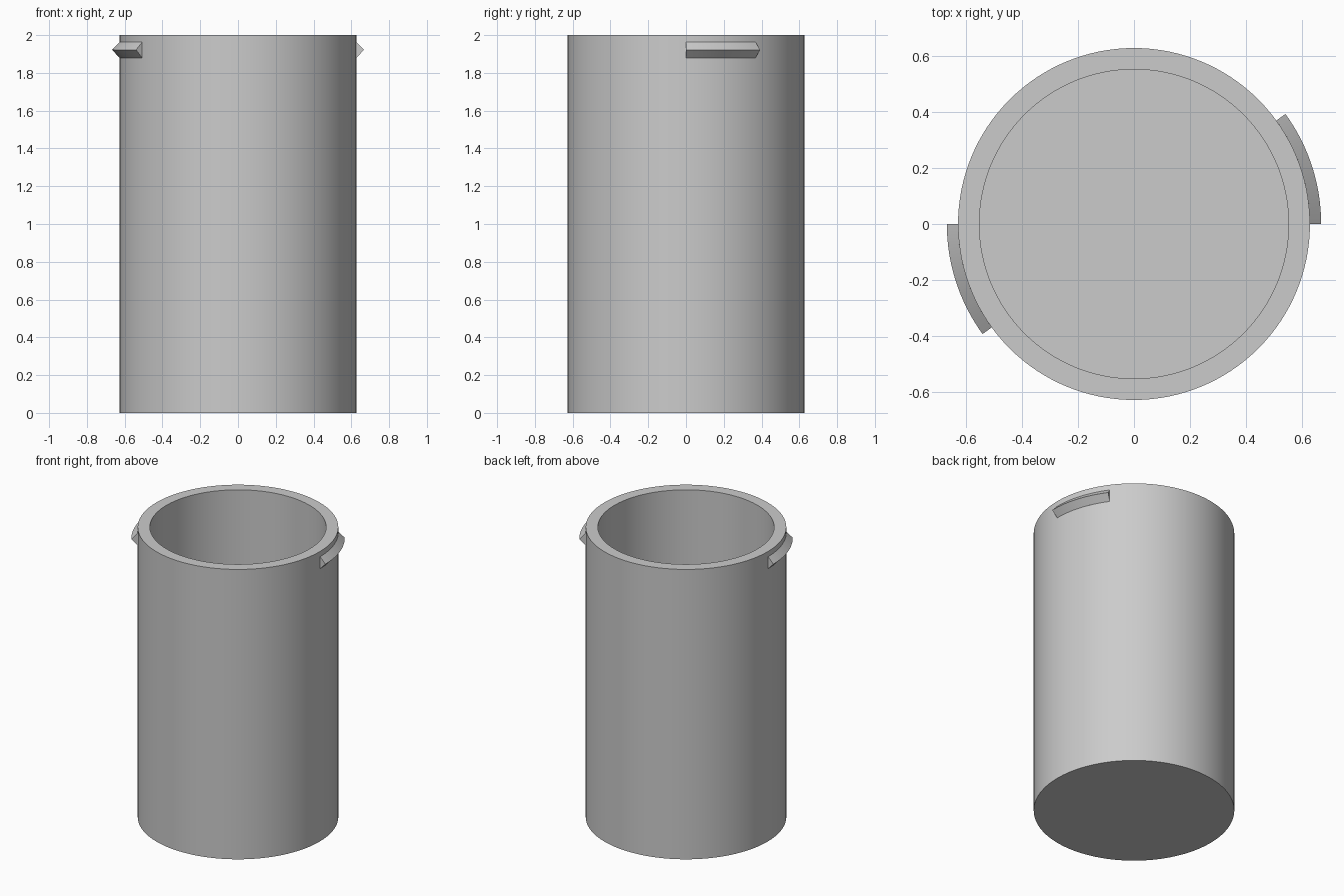
import bpy, bmesh, math
from mathutils import Matrix, Vector

cube = bpy.data.objects.get("Cube")
if cube:
    bpy.data.objects.remove(cube)

OUTER, INNER, HEIGHT, FLOOR = 0.627, 0.551, 2.0, 0.076

grey = bpy.data.materials.new("plain grey")
grey.use_nodes = True
colour = (0.6, 0.6, 0.6, 1)
grey.diffuse_color = colour
grey.node_tree.nodes["Principled BSDF"].inputs["Base Color"].default_value = colour


def finish(name, bm):
    bmesh.ops.remove_doubles(bm, verts=bm.verts, dist=0.0001)
    bmesh.ops.recalc_face_normals(bm, faces=bm.faces)
    mesh = bpy.data.meshes.new(name)
    bm.to_mesh(mesh)
    bm.free()
    mesh.materials.append(grey)
    obj = bpy.data.objects.new(name, mesh)
    bpy.context.collection.objects.link(obj)
    bpy.ops.object.select_all(action="DESELECT")
    obj.select_set(True)
    bpy.context.view_layer.objects.active = obj
    bpy.ops.object.shade_smooth_by_angle(angle=math.radians(30))


def sweep(bm, profile, angle, steps, closed=False):
    """Turn an (r, z) profile about the z axis."""
    verts = [bm.verts.new((r, 0, z)) for r, z in profile]
    pairs = list(zip(verts, verts[1:] + verts[:1]))
    edges = [bm.edges.new(p) for p in (pairs if closed else pairs[:-1])]
    bmesh.ops.spin(bm, geom=verts + edges, cent=(0, 0, 0), axis=(0, 0, 1),
                   angle=angle, steps=steps)


# Hollow cup with a thick wall and a closed floor
bm = bmesh.new()
sweep(bm, [(0, 0), (OUTER, 0), (OUTER, HEIGHT), (INNER, HEIGHT),
           (INNER, FLOOR), (0, FLOOR)], math.tau, 128)
finish("cup_body", bm)

# Two opposite wedge-shaped locking lugs just below the rim
for name, start in (("left_lug", 0), ("right_lug", math.pi)):
    bm = bmesh.new()
    sweep(bm, [(OUTER - 0.005, 1.88), (OUTER, 1.88), (0.667, 1.922),
               (OUTER, 1.963), (OUTER - 0.005, 1.963)],
          math.radians(36), 16, closed=True)
    bmesh.ops.holes_fill(bm, edges=[e for e in bm.edges if e.is_boundary])
    bmesh.ops.rotate(bm, verts=bm.verts, cent=Vector(),
                     matrix=Matrix.Rotation(start, 3, "Z"))
    finish(name, bm)
